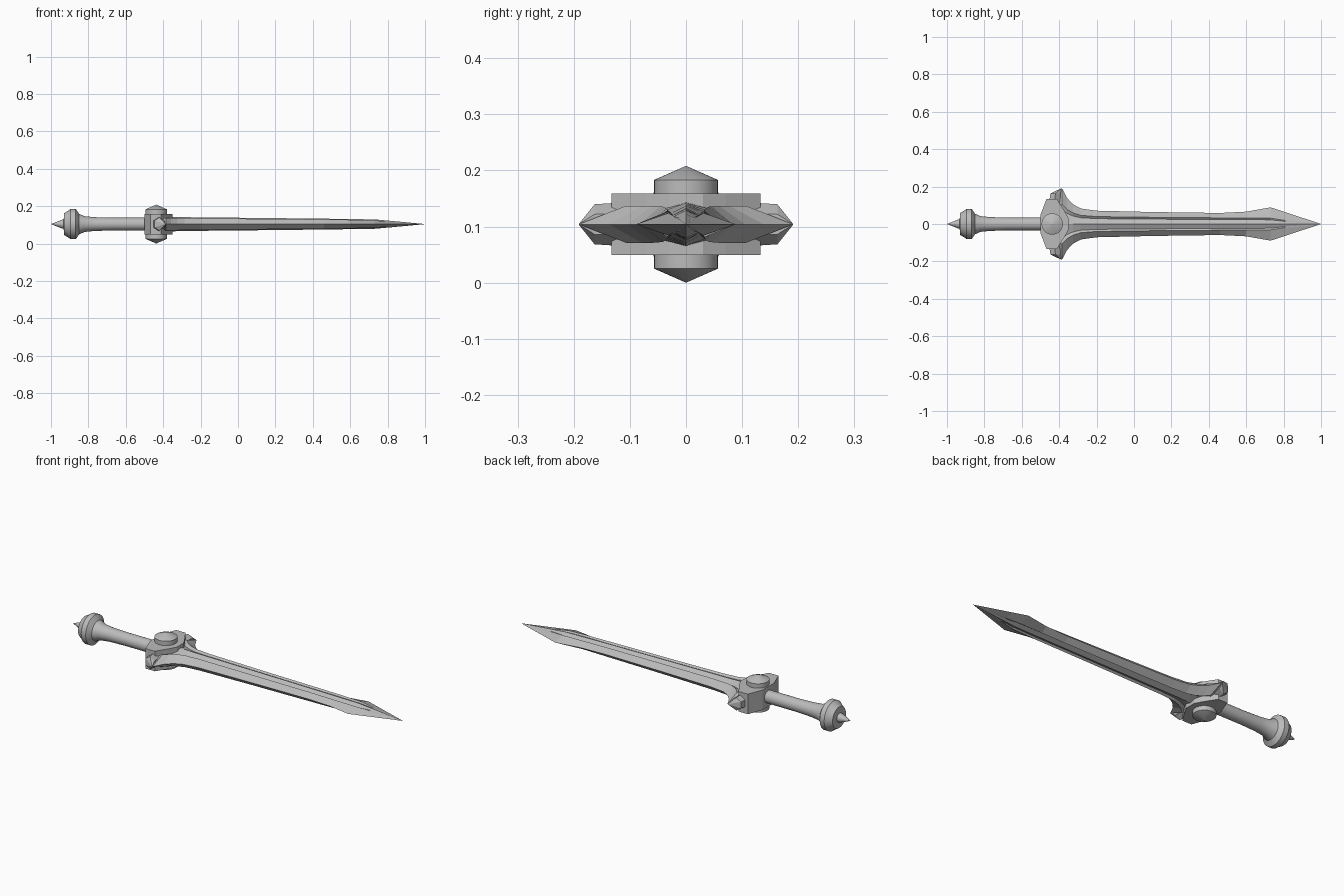
import bpy, bmesh, math
from mathutils import Vector, Matrix

if "Cube" in bpy.data.objects:
    bpy.data.objects.remove(bpy.data.objects["Cube"])

MID = 0.104      # height of the sword's axis
GUARD_X = -0.437

steel = bpy.data.materials.new("grey steel")
steel.use_nodes = True
colour = (0.5, 0.5, 0.5, 1)
steel.diffuse_color = colour
steel.node_tree.nodes["Principled BSDF"].inputs["Base Color"].default_value = colour


def finish(name, bm, smooth=False):
    bmesh.ops.remove_doubles(bm, verts=bm.verts, dist=0.00001)
    bmesh.ops.recalc_face_normals(bm, faces=bm.faces)
    mesh = bpy.data.meshes.new(name)
    bm.to_mesh(mesh)
    bm.free()
    mesh.materials.append(steel)
    obj = bpy.data.objects.new(name, mesh)
    bpy.context.collection.objects.link(obj)
    if smooth:
        bpy.ops.object.select_all(action='DESELECT')
        obj.select_set(True)
        bpy.context.view_layer.objects.active = obj
        bpy.ops.object.shade_smooth_by_angle(angle=math.radians(30))
    return obj


def loft(name, rings, smooth=False):
    """Skin a list of closed rings and cap both ends."""
    bm = bmesh.new()
    loops = [[bm.verts.new(p) for p in ring] for ring in rings]
    for a, b in zip(loops, loops[1:]):
        for i in range(len(a)):
            j = (i + 1) % len(a)
            bm.faces.new((a[i], a[j], b[j], b[i]))
    bm.faces.new(loops[0])
    bm.faces.new(loops[-1])
    return finish(name, bm, smooth)


def lathe(name, profile, sides, matrix):
    """Turn (distance, radius) pairs around the local x axis."""
    rings = []
    for x, r in profile:
        angles = [2 * math.pi * i / sides for i in range(sides)]
        rings.append([matrix @ Vector((x, r * math.cos(a), r * math.sin(a))) for a in angles])
    return loft(name, rings, True)


# Grip and pommel, turned along the sword's axis
axis = Matrix.Translation((0, 0, MID))
lathe("grip", [(-0.46, 0.034), (-0.68, 0.034), (-0.77, 0.037), (-0.82, 0.042),
               (-0.85, 0.055), (-0.87, 0.06)], 32, axis)
lathe("pommel", [(-0.85, 0.055), (-0.862, 0.073), (-0.868, 0.081), (-0.895, 0.081),
                 (-0.905, 0.073), (-0.93, 0.058), (-0.932, 0.025)], 32, axis)
lathe("pommel_spike", [(-0.92, 0.026), (-0.94, 0.024), (-1.0, 0.0002)], 16, axis)

# Guard block, extruded upward from a mirrored outline
half = [(-0.5, 0.05), (-0.468, 0.133), (-0.412, 0.133), (-0.372, 0.07), (-0.35, 0.03)]
outline = half + [(x, -y) for x, y in reversed(half)]
loft("guard_block", [[(x, y, z) for x, y in outline] for z in (0.049, 0.159)])

# Round studs above and below the guard
for name, sign in (("upper_stud", 1), ("lower_stud", -1)):
    turn = Matrix.Translation((GUARD_X, 0, MID)) @ Matrix.Rotation(-sign * math.pi / 2, 4, 'Y')
    lathe(name, [(0.03, 0.057), (0.079, 0.057), (0.104, 0.0002)], 32, turn)

# Pointed horns on both sides of the guard
for name, side in (("left_horn", 1), ("right_horn", -1)):
    rings = []
    for x, y, r in ((-0.425, 0.11, 0.034), (-0.42, 0.163, 0.031), (-0.388, 0.191, 0.0005)):
        angles = [math.pi * (i + 0.5) / 3 for i in range(6)]
        rings.append([(x + r * math.cos(a), side * y, MID + 1.15 * r * math.sin(a)) for a in angles])
    loft(name, rings)

# Blade: edge, shoulder, groove and centre ridge at each station
# x, half width, shoulder fraction, shoulder height, groove height, ridge height
stations = [
    (-0.425, 0.12, 0.56, 0.033, 0.024, 0.039),
    (-0.385, 0.191, 0.56, 0.033, 0.024, 0.039),
    (-0.357, 0.138, 0.56, 0.033, 0.024, 0.039),
    (-0.325, 0.105, 0.56, 0.033, 0.023, 0.038),
    (-0.285, 0.083, 0.56, 0.032, 0.022, 0.037),
    (-0.2, 0.071, 0.56, 0.031, 0.022, 0.036),
    (0.1, 0.064, 0.56, 0.028, 0.02, 0.033),
    (0.46, 0.059, 0.56, 0.025, 0.017, 0.029),
    (0.6, 0.066, 0.5, 0.023, 0.016, 0.027),
    (0.73, 0.089, 0.35, 0.02, 0.014, 0.025),
    (0.81, 0.0627, 0.3, 0.0125, 0.0125, 0.018),
    (1.0, 0.0004, 0.3, 0.0002, 0.0002, 0.0003),
]
rings = []
for x, w, f, shoulder, groove, ridge in stations:
    quarter = [(w, 0), (w * f, shoulder), (w * f * 0.72, groove), (0, ridge)]
    top = quarter + [(-y, z) for y, z in reversed(quarter[:-1])]
    section = top + [(y, -z) for y, z in reversed(top[1:-1])]
    rings.append([(x, y, MID + z) for y, z in section])
loft("blade", rings)
